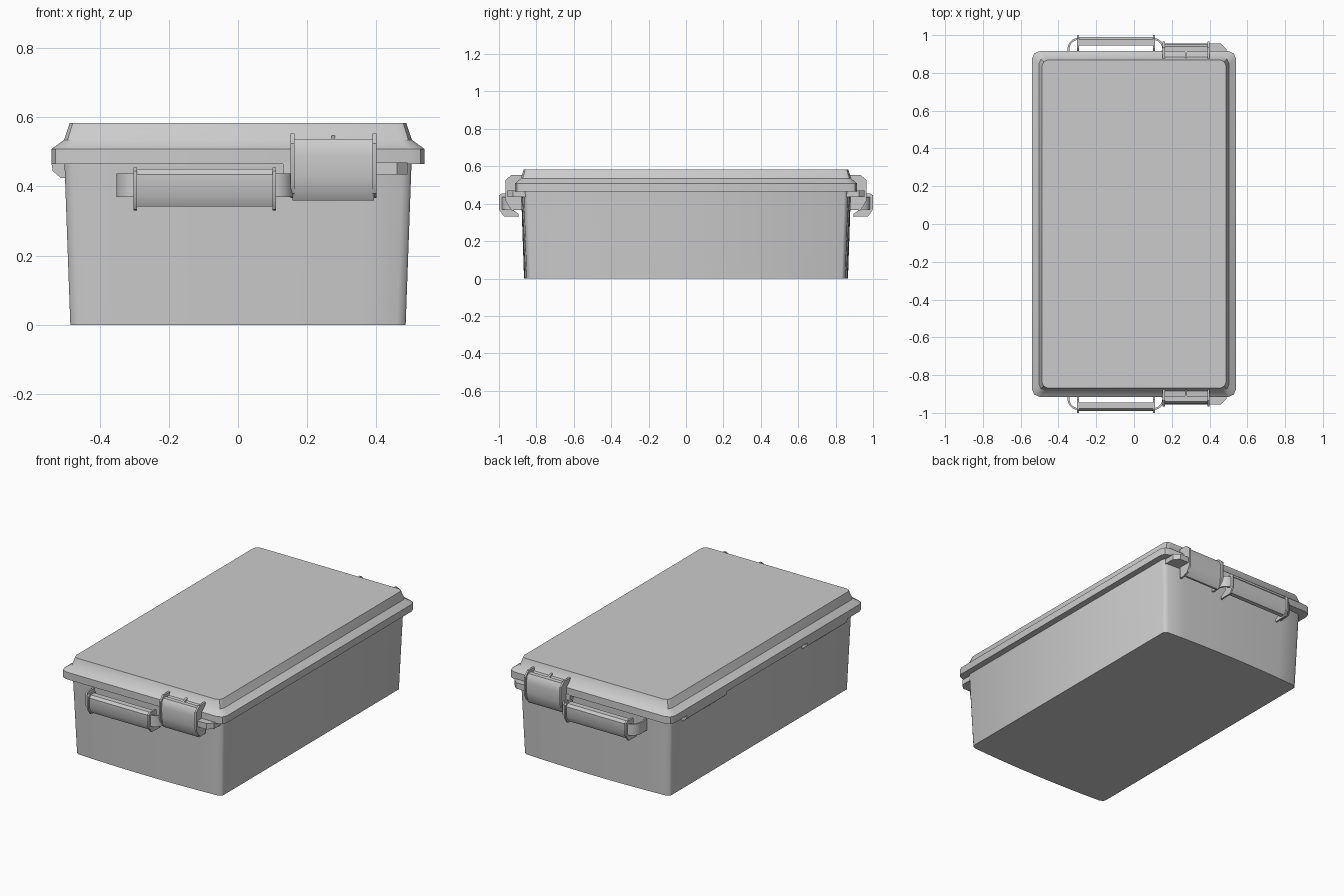
import bpy, bmesh
from math import sin, cos, pi, radians

if "Cube" in bpy.data.objects:
    bpy.data.objects.remove(bpy.data.objects["Cube"])


def finish(name, bm, angle=35, mirror=None):
    bmesh.ops.recalc_face_normals(bm, faces=bm.faces)
    me = bpy.data.meshes.new(name)
    bm.to_mesh(me)
    bm.free()
    ob = bpy.data.objects.new(name, me)
    bpy.context.collection.objects.link(ob)
    bpy.context.view_layer.objects.active = ob
    ob.select_set(True)
    bpy.ops.object.shade_smooth_by_angle(angle=radians(angle))
    ob.select_set(False)
    if mirror is not None:
        mod = ob.modifiers.new("Mirror", 'MIRROR')
        mod.use_axis = [i == mirror for i in range(3)]
    return ob


def loft(name, rings):
    """Closed solid through matching rings of 3D points."""
    bm = bmesh.new()
    loops = [[bm.verts.new(p) for p in r] for r in rings]
    n = len(loops[0])
    for a, b in zip(loops, loops[1:]):
        for i in range(n):
            j = (i + 1) % n
            bm.faces.new((a[i], a[j], b[j], b[i]))
    bm.faces.new(loops[0])
    bm.faces.new(loops[-1])
    return finish(name, bm)


def prism(name, profile, spans, axis='x', mirror=1):
    """Extrude a profile along an axis over one or more spans."""
    place = {'x': lambda a, b, t: (t, a, b),
             'y': lambda a, b, t: (a, t, b),
             'z': lambda a, b, t: (a, b, t)}[axis]
    bm = bmesh.new()
    for t0, t1 in spans:
        lo = [bm.verts.new(place(a, b, t0)) for a, b in profile]
        hi = [bm.verts.new(place(a, b, t1)) for a, b in profile]
        bm.faces.new(lo)
        bm.faces.new(hi)
        for i in range(len(profile)):
            j = (i + 1) % len(profile)
            bm.faces.new((lo[i], lo[j], hi[j], hi[i]))
    return finish(name, bm, 35, mirror)


def body_ring(hx, hy, z):
    # slightly bowed end walls with small rounded corners
    end = [(hx, hy - 0.035), (hx - 0.006, hy - 0.025), (hx - 0.025, hy - 0.014)]
    w = hx - 0.025
    end += [(w * t, hy - 0.014 * t * t) for t in (0.75, 0.5, 0.25, 0)]
    quarter = end + [(-x, y) for x, y in reversed(end[:-1])]
    return [(x, y, z) for x, y in quarter + [(-x, -y) for x, y in quarter]]


def lid_ring(hx, hy, c, z):
    half = [(hx, hy - c), (hx - c * 0.3, hy - c * 0.3), (hx - c, hy),
            (-hx + c, hy), (-hx + c * 0.3, hy - c * 0.3), (-hx, hy - c)]
    return [(x, y, z) for x, y in half + [(-x, -y) for x, y in half]]


# Tapered box and stepped lid
loft("box_body", [body_ring(0.485, 0.866, 0), body_ring(0.502, 0.882, 0.47)])
loft("lid", [lid_ring(0.54, 0.915, 0.04, 0.465), lid_ring(0.54, 0.915, 0.04, 0.508),
             lid_ring(0.503, 0.883, 0.034, 0.535), lid_ring(0.487, 0.868, 0.03, 0.583)])

# Handles: open shell grip, end plates and curved straps, mirrored front to back
prism("handle_grip", [(-0.945, 0.45), (-0.978, 0.45), (-0.99, 0.435), (-0.99, 0.375),
                      (-0.972, 0.342), (-0.945, 0.342), (-0.945, 0.352), (-0.968, 0.355),
                      (-0.979, 0.378), (-0.979, 0.432), (-0.945, 0.44)], [(-0.30, 0.108)])
prism("handle_end_plates", [(-0.93, 0.452), (-0.985, 0.455), (-1.0, 0.445), (-1.0, 0.37),
                            (-0.975, 0.333), (-0.895, 0.33), (-0.895, 0.345),
                            (-0.93, 0.37)], [(-0.302, -0.292), (0.1, 0.11)])
mid, half = -0.096, 0.256


def strap_arc(r_in, y_back):
    pts = []
    for i in range(9):
        a = pi / 2 * i / 8
        pts.append((half - 0.06 + (0.06 - r_in) * cos(a),
                    -0.925 - (0.06 - r_in) * sin(a)))
    return [(half - r_in, y_back)] + pts


outer, inner = strap_arc(0, -0.86), strap_arc(0.01, -0.86)
for side, name in ((-1, "handle_strap_left"), (1, "handle_strap_right")):
    prism(name, [(mid + side * x, y) for x, y in outer + inner[::-1]],
          [(0.37, 0.437)], 'z')
prism("handle_strap_bar", [(-0.976, 0.37), (-0.985, 0.37), (-0.985, 0.437), (-0.976, 0.437)],
      [(mid - 0.2, mid + 0.2)])

# Latches: curved face, end plates and lid catch
prism("latch_face", [(-0.913, 0.538), (-0.94, 0.538), (-0.952, 0.52), (-0.956, 0.49),
                     (-0.955, 0.43), (-0.946, 0.385), (-0.93, 0.36), (-0.918, 0.36),
                     (-0.932, 0.39), (-0.942, 0.43), (-0.942, 0.5), (-0.935, 0.522),
                     (-0.913, 0.526)], [(0.158, 0.394)])
prism("latch_end_plates", [(-0.872, 0.553), (-0.935, 0.553), (-0.966, 0.525),
                           (-0.966, 0.42), (-0.945, 0.38), (-0.915, 0.366),
                           (-0.88, 0.366), (-0.88, 0.45), (-0.9, 0.52), (-0.872, 0.53)],
      [(0.152, 0.163), (0.389, 0.4)])
prism("latch_catch", [(-0.87, 0.5), (-0.912, 0.5), (-0.912, 0.53), (-0.87, 0.535)],
      [(0.163, 0.389)])
prism("latch_rib", [(-0.87, 0.52), (-0.912, 0.52), (-0.912, 0.537), (-0.87, 0.55)],
      [(0.27, 0.281)])

# Support tab beside and behind each latch
prism("latch_tab", [(0.13, -0.86), (0.13, -0.915), (0.39, -0.955), (0.46, -0.955),
                    (0.49, -0.925), (0.49, -0.84)], [(0.435, 0.47)], 'z')

# Two hinges under the lid on the left side
prism("hinges", [(-0.49, 0.47), (-0.54, 0.47), (-0.536, 0.445), (-0.512, 0.424),
                 (-0.49, 0.424)], [(-0.76, -0.38)], 'y')
